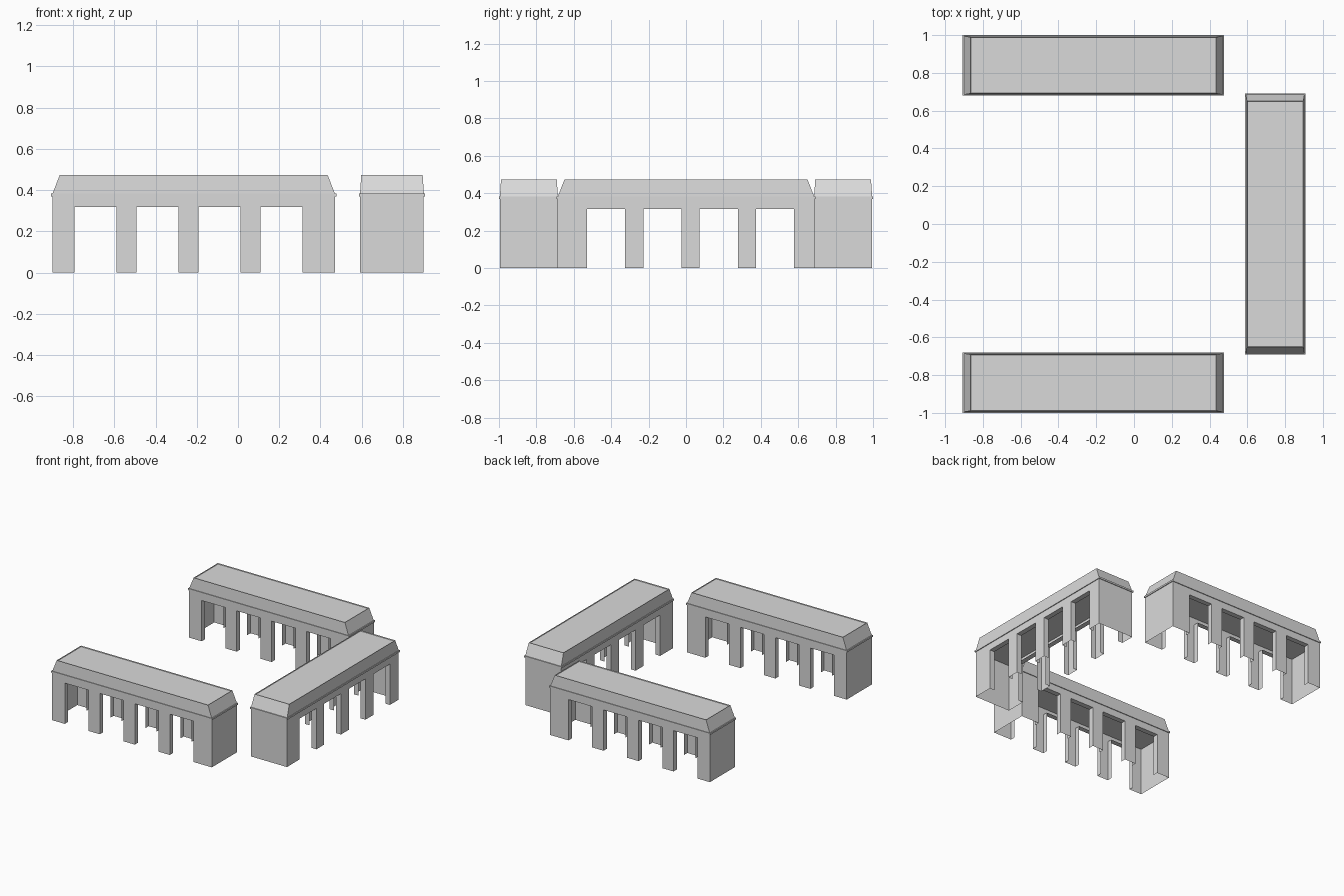
import bpy
import bmesh
import math

if "Cube" in bpy.data.objects:
    bpy.data.objects.remove(bpy.data.objects["Cube"])

stone = bpy.data.materials.new("light grey stone")
stone.use_nodes = True
grey = (0.7, 0.7, 0.7, 1)
stone.diffuse_color = grey
stone.node_tree.nodes["Principled BSDF"].inputs["Base Color"].default_value = grey

HALF_L, HALF_W = 0.686, 0.154      # outer walls
WALL_TOP, OPENING_TOP, REVEAL = 0.37, 0.317, 0.04
FIRST, STEP, GAP = -0.578, 0.301, 0.204   # openings along each long side


def make_mesh(name, bm):
    bmesh.ops.remove_doubles(bm, verts=bm.verts, dist=0.0005)
    bmesh.ops.recalc_face_normals(bm, faces=bm.faces)
    mesh = bpy.data.meshes.new(name)
    bm.to_mesh(mesh)
    bm.free()
    mesh.materials.append(stone)
    return mesh


def add_face(bm, points):
    bm.faces.new([bm.verts.new(p) for p in points])


# Thin-walled shell, open below, with reveals turned inward at each opening
bm = bmesh.new()
openings = []
for i in range(4):
    a = FIRST + i * STEP
    b = a + GAP
    openings.append([(a, 0), (a, OPENING_TOP), (b, OPENING_TOP), (b, 0)])
outline = [(-HALF_L, WALL_TOP), (-HALF_L, 0)]
for opening in openings:
    outline += opening
outline += [(HALF_L, 0), (HALF_L, WALL_TOP)]

for side in (-1, 1):
    y_out, y_in = side * HALF_W, side * (HALF_W - REVEAL)
    add_face(bm, [(x, y_out, z) for x, z in outline])
    for opening in openings:
        for (x0, z0), (x1, z1) in zip(opening, opening[1:]):
            add_face(bm, [(x0, y_out, z0), (x1, y_out, z1),
                          (x1, y_in, z1), (x0, y_in, z0)])
    x = side * HALF_L
    add_face(bm, [(x, -HALF_W, 0), (x, HALF_W, 0),
                  (x, HALF_W, WALL_TOP), (x, -HALF_W, WALL_TOP)])
wall_mesh = make_mesh("walls", bm)

# Cornice band and sloped roof with a slightly sunken top, as stacked rings
rings = [(0.692, 0.160, WALL_TOP), (0.692, 0.160, 0.383),
         (0.685, 0.155, 0.383), (0.650, 0.149, 0.473), (0.648, 0.147, 0.466)]
bm = bmesh.new()
loops = [[bm.verts.new((sx * l, sy * w, z))
          for sx, sy in ((-1, -1), (1, -1), (1, 1), (-1, 1))] for l, w, z in rings]
for a, b in zip(loops, loops[1:]):
    for i in range(4):
        j = (i + 1) % 4
        bm.faces.new((a[i], a[j], b[j], b[i]))
bm.faces.new(loops[0][::-1])
bm.faces.new(loops[-1])
roof_mesh = make_mesh("roof", bm)

# Three matching pavilions around a court
for name, x, y, turn in (("front", -0.215, -0.84, 0),
                         ("back", -0.215, 0.84, 0),
                         ("side", 0.747, 0, -math.pi / 2)):
    for part, mesh in (("walls", wall_mesh), ("roof", roof_mesh)):
        obj = bpy.data.objects.new(f"{name}_pavilion_{part}", mesh)
        obj.location = (x, y, 0)
        obj.rotation_euler.z = turn
        bpy.context.collection.objects.link(obj)
